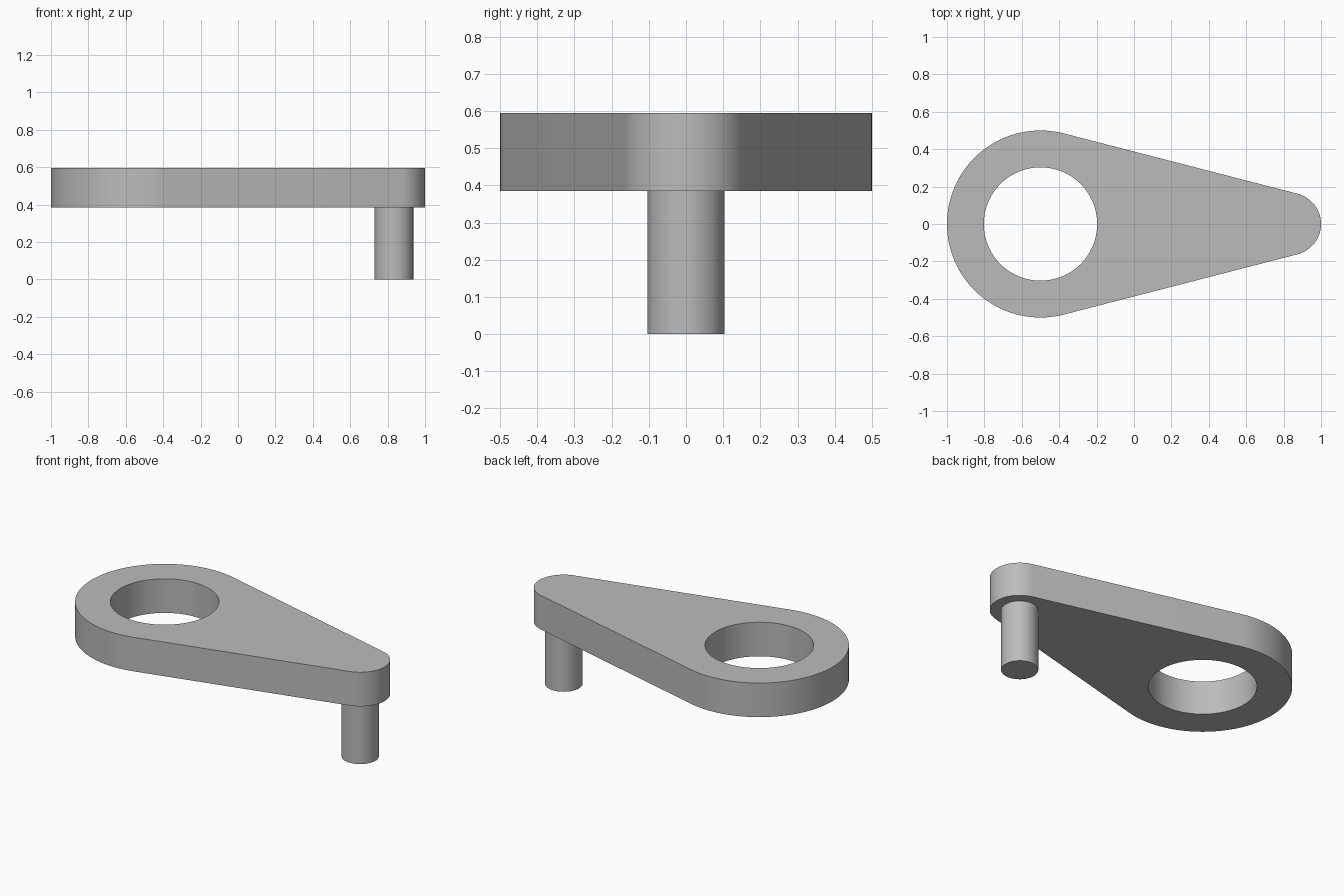
import bpy, bmesh, math

cube = bpy.data.objects.get("Cube")
if cube:
    bpy.data.objects.remove(cube, do_unlink=True)

# Main dimensions
HUB_X, HUB_R, BORE_R = -0.5, 0.5, 0.303
TIP_X, TIP_R, PIN_R = 0.833, 0.167, 0.104
Z_LOW, Z_TOP = 0.385, 0.595

# One plain grey for everything
grey = bpy.data.materials.new("plain_grey")
grey.use_nodes = True
colour = (0.5, 0.5, 0.5, 1)
grey.diffuse_color = colour
grey.node_tree.nodes["Principled BSDF"].inputs["Base Color"].default_value = colour


def finish(obj):
    obj.data.materials.append(grey)
    bpy.ops.object.select_all(action="DESELECT")
    obj.select_set(True)
    bpy.context.view_layer.objects.active = obj
    bpy.ops.object.shade_smooth_by_angle(angle=math.radians(30))


def arc(cx, radius, start, end, steps):
    """Outer point paired with the bore point at the same angle."""
    points = []
    for i in range(steps + 1):
        t = start + (end - start) * i / steps
        c, s = math.cos(t), math.sin(t)
        points.append(((cx + radius * c, radius * s),
                       (HUB_X + BORE_R * c, BORE_R * s)))
    return points


# Crank arm: two round ends joined by tangent sides, with a bore in the hub
tangent = math.acos((HUB_R - TIP_R) / (TIP_X - HUB_X))
outline = arc(HUB_X, HUB_R, tangent, 2 * math.pi - tangent, 72)
outline += arc(TIP_X, TIP_R, -tangent, tangent, 48)

bm = bmesh.new()
rings = []
for outer, inner in outline:
    rings.append([bm.verts.new((*p, z)) for p, z in
                  ((outer, Z_LOW), (outer, Z_TOP), (inner, Z_TOP), (inner, Z_LOW))])
for i, a in enumerate(rings):
    b = rings[(i + 1) % len(rings)]
    for k in range(4):
        n = (k + 1) % 4
        bm.faces.new((a[k], b[k], b[n], a[n]))
bmesh.ops.remove_doubles(bm, verts=bm.verts, dist=0.0001)
bmesh.ops.recalc_face_normals(bm, faces=bm.faces)
mesh = bpy.data.meshes.new("crank_arm")
bm.to_mesh(mesh)
bm.free()
arm = bpy.data.objects.new("crank_arm", mesh)
bpy.context.collection.objects.link(arm)
finish(arm)

# Handle pin under the narrow end
height = Z_LOW + 0.005
bpy.ops.mesh.primitive_cylinder_add(vertices=64, radius=PIN_R, depth=height,
                                    location=(TIP_X, 0, height / 2))
pin = bpy.context.object
pin.name = "handle_pin"
finish(pin)
